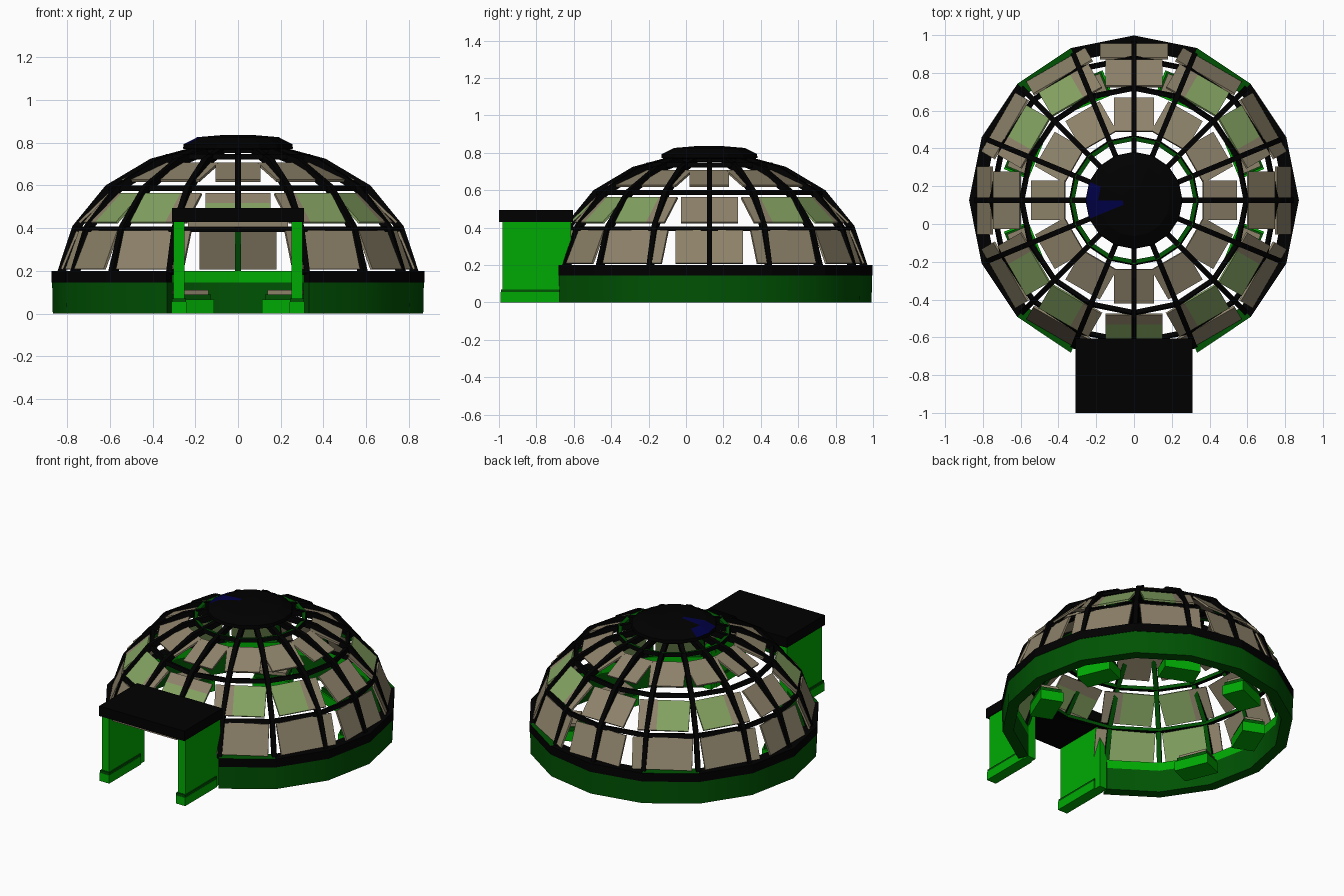
import bpy, bmesh, math
from mathutils import Vector

cube = bpy.data.objects.get("Cube")
if cube:
    bpy.data.objects.remove(cube)

CY = 0.125      # dome centre on y
SIDES = 16


def material(name, rgb):
    m = bpy.data.materials.new(name)
    m.use_nodes = True
    m.diffuse_color = (*rgb, 1)
    bsdf = m.node_tree.nodes["Principled BSDF"]
    bsdf.inputs["Base Color"].default_value = (*rgb, 1)
    bsdf.inputs["Roughness"].default_value = 0.8
    return m


MATS = [material("black", (0, 0, 0)),
        material("dark_green", (0, 0.085, 0.001)),
        material("bright_green", (0, 0.4, 0.001)),
        material("tan", (0.27, 0.225, 0.145)),
        material("pale_green", (0.23, 0.36, 0.12)),
        material("navy", (0, 0, 0.06))]
BLACK, DARK, BRIGHT, TAN, PALE, NAVY = range(6)


def finish(name, bm):
    bmesh.ops.recalc_face_normals(bm, faces=bm.faces)
    mesh = bpy.data.meshes.new(name)
    bm.to_mesh(mesh)
    bm.free()
    for m in MATS:
        mesh.materials.append(m)
    ob = bpy.data.objects.new(name, mesh)
    bpy.context.collection.objects.link(ob)
    return ob


def polar(angle, r, z, t=0.0):
    """Point at a bearing: r outward, t sideways."""
    c, s = math.cos(angle), math.sin(angle)
    return Vector((r * c - t * s, CY + r * s + t * c, z))


def sweep(bm, profile, mats, first=0, count=SIDES):
    """Turn a closed (r, z) profile round the dome; one colour per profile edge."""
    full = count == SIDES
    rings = []
    for i in range(count if full else count + 1):
        a = math.tau * (first + i) / SIDES
        rings.append([bm.verts.new(polar(a, r, z)) for r, z in profile])
    n = len(profile)
    for i in range(count):
        p, q = rings[i], rings[(i + 1) % len(rings)]
        for j in range(n):
            k = (j + 1) % n
            bm.faces.new((p[j], p[k], q[k], q[j])).material_index = mats[j]
    if not full:
        for ring in (rings[0], rings[-1]):
            bm.faces.new(ring).material_index = mats[0]


def plank(bm, angle, path, t0, t1, outer, side, inner):
    """Strip along (outer, inner) pairs of (r, z) points, from t0 to t1 sideways."""
    mats = (outer, side, inner, side)
    rows = [[bm.verts.new(polar(angle, r, z, t)) for r, z, t in
             ((*o, t0), (*o, t1), (*i, t1), (*i, t0))] for o, i in path]
    for p, q in zip(rows, rows[1:]):
        for j in range(4):
            k = (j + 1) % 4
            bm.faces.new((p[j], p[k], q[k], q[j])).material_index = mats[j]
    for end in (rows[0], rows[-1]):
        bm.faces.new(end).material_index = side


def box(name, x, y, z, mat, under):
    bm = bmesh.new()
    bmesh.ops.create_cube(bm, size=1)
    bm.normal_update()
    for f in bm.faces:
        f.material_index = under if f.normal.z < -0.5 else mat
    for v in bm.verts:
        v.co = [(a + b) / 2 + c * (b - a) for (a, b), c in zip((x, y, z), v.co)]
    return finish(name, bm)


# Base wall, left open over the two front sides
bm = bmesh.new()
sweep(bm, [(0.867, 0), (0.87, 0.145), (0.80, 0.145), (0.80, 0)],
      [DARK, DARK, DARK, DARK], -3, 14)
wall = finish("base_wall", bm)
bpy.context.view_layer.objects.active = wall
wall.select_set(True)
bpy.ops.object.shade_smooth_by_angle()
wall.select_set(False)

# Rim in separate lengths; the diagonal ones have a green top
bm = bmesh.new()
for i in range(-3, 11):
    top = DARK if i in (-3, 2, 5, 10) else BLACK
    sweep(bm, [(0.873, 0.145), (0.873, 0.2), (0.80, 0.2), (0.80, 0.145)],
          [BLACK, top, BRIGHT, DARK], i, 1)
finish("base_rim", bm)

# Curved ribs, green inside; the front one stops above the doorway
RIB = [((0.848, 0.19), (0.81, 0.18)), ((0.775, 0.41), (0.74, 0.395)),
       ((0.62, 0.60), (0.595, 0.572)), ((0.41, 0.725), (0.395, 0.69)),
       ((0.20, 0.782), (0.20, 0.745))]
bm = bmesh.new()
for i in range(SIDES):
    path = RIB[1:] if i == 12 else RIB
    plank(bm, math.tau * i / SIDES, path, -0.014, 0.014, BLACK, BLACK, DARK)
finish("dome_ribs", bm)

# Horizontal hoops
bm = bmesh.new()
for r, z, top in ((0.768, 0.395, BLACK), (0.61, 0.588, BLACK),
                  (0.345, 0.735, DARK), (0.22, 0.765, DARK)):
    sweep(bm, [(r, z - 0.012), (r - 0.008, z + 0.012), (r - 0.03, z + 0.008),
               (r - 0.03, z - 0.014)], [BLACK, top, DARK, BLACK])
finish("dome_hoops", bm)

# Three rows of cladding panels: lower edge, upper edge, half width
ROWS = [("lower", (0.83, 0.21), (0.757, 0.388), 0.18),
        ("middle", (0.747, 0.43), (0.607, 0.565), 0.152),
        ("upper", (0.545, 0.628), (0.367, 0.707), 0.105)]
for row, low, high, half in ROWS:
    low, high = Vector(low), Vector(high)
    d = (high - low).normalized() * 0.012
    path = [(p, p + Vector((-d.y, d.x)))
            for p in (low, low.lerp(high, 0.65), high)]
    bm = bmesh.new()
    for i in range(12):
        a = math.tau * i / 12
        if row == "lower" and i == 9:
            continue
        if row == "middle" and i == 9:
            # Front panel: pale below, tan along the top
            plank(bm, a, path[:2], -half, half, PALE, PALE, PALE)
            plank(bm, a, path[1:], -half, half, TAN, TAN, TAN)
        elif row != "upper" and i % 3:
            # The part nearest the diagonal is pale; on the lower row only inside
            sign = 1 if i % 3 == 1 else -1
            cut = -sign * (0.04 if row == "middle" else 0.1)
            for t0, t1 in ((-half, cut), (cut, half)):
                near = PALE if (t0 + t1) * sign > 0 else TAN
                face = near if row == "middle" else TAN
                plank(bm, a, path, t0, t1, face, face, near)
        else:
            plank(bm, a, path, -half, half, TAN, TAN, TAN)
    finish(row + "_panels", bm)

# Roof cap with a navy patch on one side
bm = bmesh.new()
levels = [(0.22, 0.768), (0.257, 0.772), (0.255, 0.793), (0.19, 0.826), (0.06, 0.837)]
rings = [[bm.verts.new(polar(math.tau * i / SIDES, r, z)) for i in range(SIDES)]
         for r, z in levels]
for lvl, (p, q) in enumerate(zip(rings, rings[1:])):
    for i in range(SIDES):
        k = (i + 1) % SIDES
        f = bm.faces.new((p[i], p[k], q[k], q[i]))
        f.material_index = NAVY if (lvl == 2 and i in (7, 8)) or (lvl == 3 and i == 8) else BLACK
bm.faces.new(rings[0])
bm.faces.new(rings[-1])
finish("roof_cap", bm)

# Entrance porch
box("porch_roof", (-0.31, 0.31), (-1.0, -0.605), (0.43, 0.495), BLACK, BLACK)
box("porch_ceiling", (-0.235, 0.235), (-0.97, -0.62), (0.405, 0.43), TAN, BLACK)
for side, s in (("left", 1), ("right", -1)):
    span = lambda a, b: sorted((s * a, s * b))
    box(side + "_porch_wall", span(0.25, 0.303), (-0.98, -0.615), (0, 0.43), BRIGHT, BRIGHT)
    box(side + "_porch_plinth", span(0.242, 0.311), (-0.992, -0.66), (0, 0.055), BRIGHT, BRIGHT)
    box(side + "_plinth_cap", span(0.244, 0.309), (-0.99, -0.66), (0.055, 0.07), DARK, DARK)

# Benches around the inside: base, dark band and cushion
bm = bmesh.new()
for i in range(-1, 11, 2):
    a = math.tau * i / SIDES
    for z0, z1, half, back, front, mat in ((0, 0.065, 0.11, 0.70, 0.56, BRIGHT),
                                           (0.065, 0.09, 0.1, 0.70, 0.57, DARK),
                                           (0.09, 0.11, 0.09, 0.69, 0.58, TAN)):
        plank(bm, a, [((back, z0), (front, z0)), ((back, z1), (front, z1))],
              -half, half, mat, mat, mat)
finish("benches", bm)
